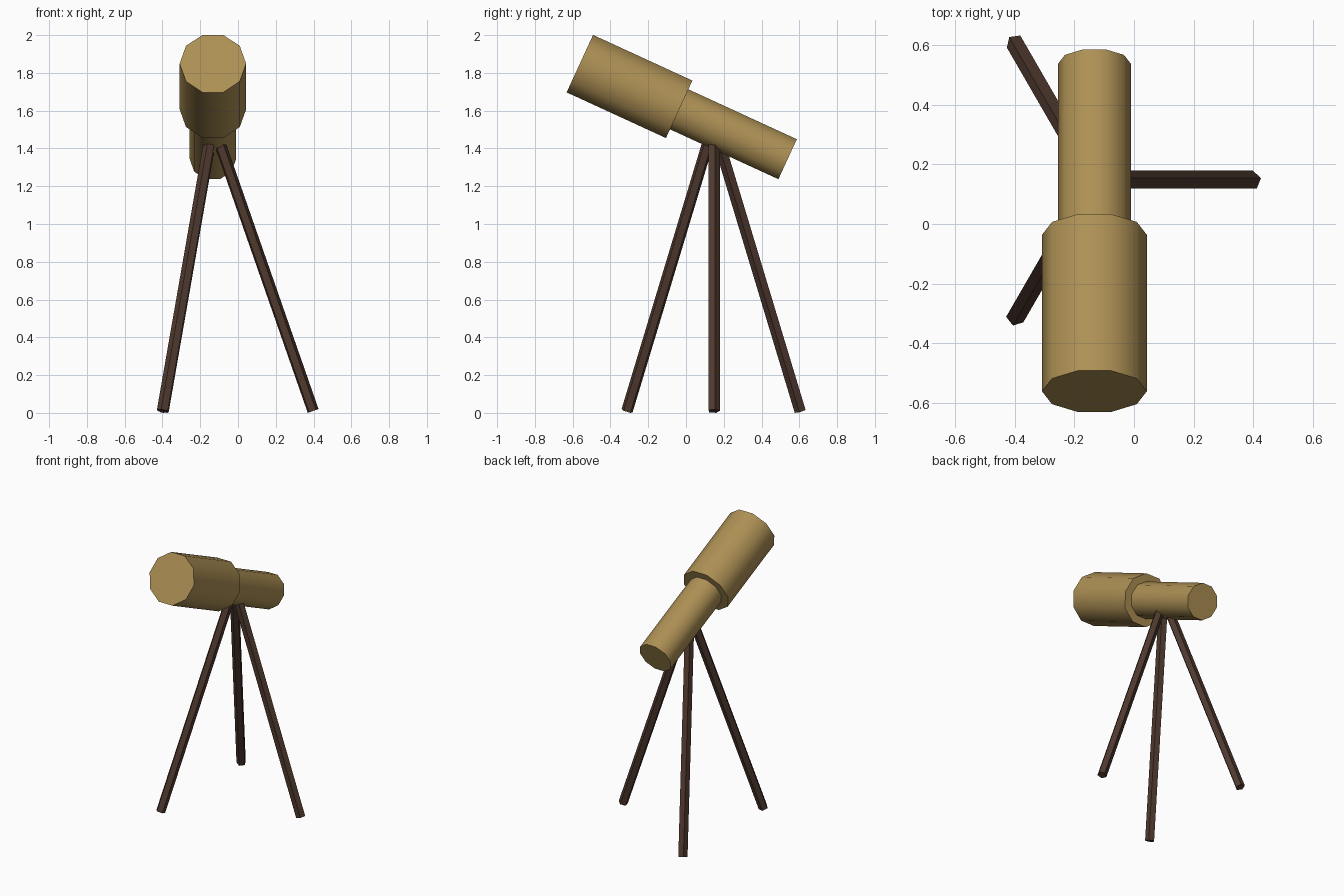
import bpy
from math import radians, sin, cos, pi
from mathutils import Vector

if "Cube" in bpy.data.objects:
    bpy.data.objects.remove(bpy.data.objects["Cube"])


def material(name, color):
    m = bpy.data.materials.new(name)
    m.diffuse_color = (*color, 1)
    m.use_nodes = True
    m.node_tree.nodes["Principled BSDF"].inputs["Base Color"].default_value = m.diffuse_color
    return m


BRASS = material("brass", (0.42, 0.28, 0.09))
WOOD = material("dark_wood", (0.08, 0.042, 0.028))


def rod(name, start, end, side, radius, sides, turn, mat, smooth=False):
    """Capped prism from start to end; 'side' is the zero-angle direction of its section."""
    start, end = Vector(start), Vector(end)
    axis = (end - start).normalized()
    u = Vector(side)
    u = (u - axis * u.dot(axis)).normalized()
    v = axis.cross(u)
    verts = []
    for centre in (start, end):
        for k in range(sides):
            a = turn + 2 * pi * k / sides
            verts.append(centre + radius * (cos(a) * u + sin(a) * v))
    faces = [tuple(reversed(range(sides))), tuple(range(sides, 2 * sides))]
    for k in range(sides):
        n = (k + 1) % sides
        faces.append((k, n, sides + n, sides + k))
    mesh = bpy.data.meshes.new(name)
    mesh.from_pydata(verts, [], faces)
    mesh.materials.append(mat)
    obj = bpy.data.objects.new(name, mesh)
    bpy.context.collection.objects.link(obj)
    if smooth:
        bpy.ops.object.select_all(action='DESELECT')
        obj.select_set(True)
        bpy.context.view_layer.objects.active = obj
        bpy.ops.object.shade_smooth_by_angle(angle=radians(40))
    return obj


# Telescope tubes share one tilted axis
CX = -0.133
front = Vector((CX, -0.562, 1.849))
back = Vector((CX, 0.538, 1.343))
step = front.lerp(back, 0.478)
rod("main_tube", front, step, (1, 0, 0), 0.176, 10, 0, BRASS, True)
rod("eyepiece_tube", step - (back - front) * 0.02, back, (1, 0, 0), 0.1225, 10, 0, BRASS, True)

# Three splayed five-sided legs meeting inside the eyepiece tube
CY = 0.147
for i in range(3):
    a = 2 * pi * i / 3
    out = Vector((cos(a), sin(a), 0))
    foot = Vector((CX, CY, 0.01)) + out * 0.53
    top = Vector((CX, CY, 1.53))
    rod(f"tripod_leg_{i + 1}", foot, top, out, 0.032, 5, radians(13), WOOD)
